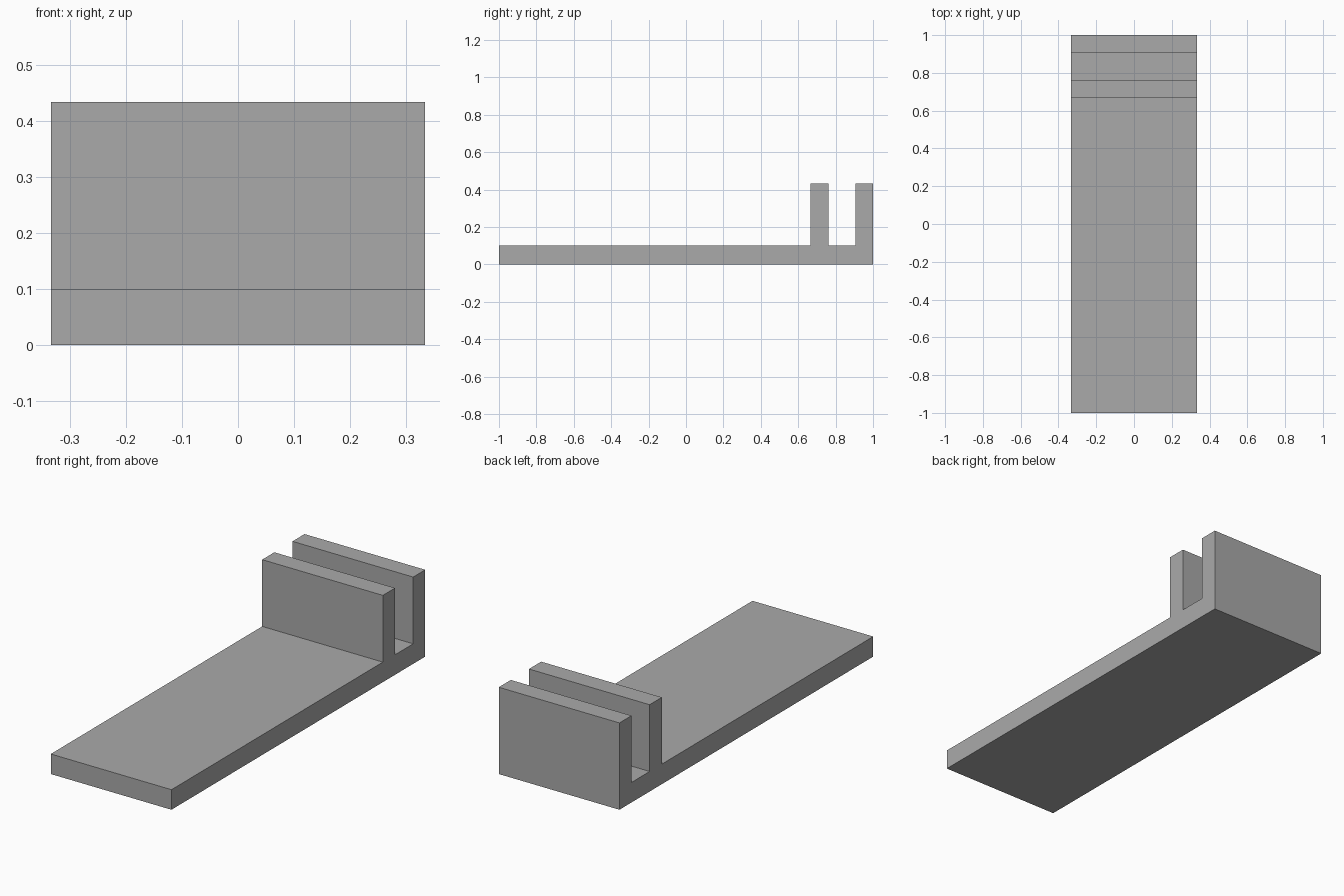
import bpy
import bmesh

if "Cube" in bpy.data.objects:
    bpy.data.objects.remove(bpy.data.objects["Cube"])

HALF_WIDTH = 0.333

# Side outline (y, z): flat base with two upright walls and a slot between them
PROFILE = [
    (-1.0, 0.0), (1.0, 0.0),
    (1.0, 0.433), (0.905, 0.433),      # rear wall
    (0.905, 0.1), (0.762, 0.1),        # slot floor
    (0.762, 0.433), (0.666, 0.433),    # front wall
    (0.666, 0.1), (-1.0, 0.1),         # base top
]

grey = bpy.data.materials.new("plain_grey")
grey.diffuse_color = (0.4, 0.4, 0.4, 1.0)
grey.use_nodes = True
grey.node_tree.nodes["Principled BSDF"].inputs["Base Color"].default_value = grey.diffuse_color

# Slotted stand: outline extruded across the width
bm = bmesh.new()
side = bm.faces.new([bm.verts.new((-HALF_WIDTH, y, z)) for y, z in PROFILE])
result = bmesh.ops.extrude_face_region(bm, geom=[side], use_keep_orig=True)
moved = [g for g in result["geom"] if isinstance(g, bmesh.types.BMVert)]
bmesh.ops.translate(bm, verts=moved, vec=(2 * HALF_WIDTH, 0, 0))
bmesh.ops.recalc_face_normals(bm, faces=bm.faces[:])

mesh = bpy.data.meshes.new("slotted_stand")
bm.to_mesh(mesh)
bm.free()
mesh.materials.append(grey)
stand = bpy.data.objects.new("slotted_stand", mesh)
bpy.context.collection.objects.link(stand)
